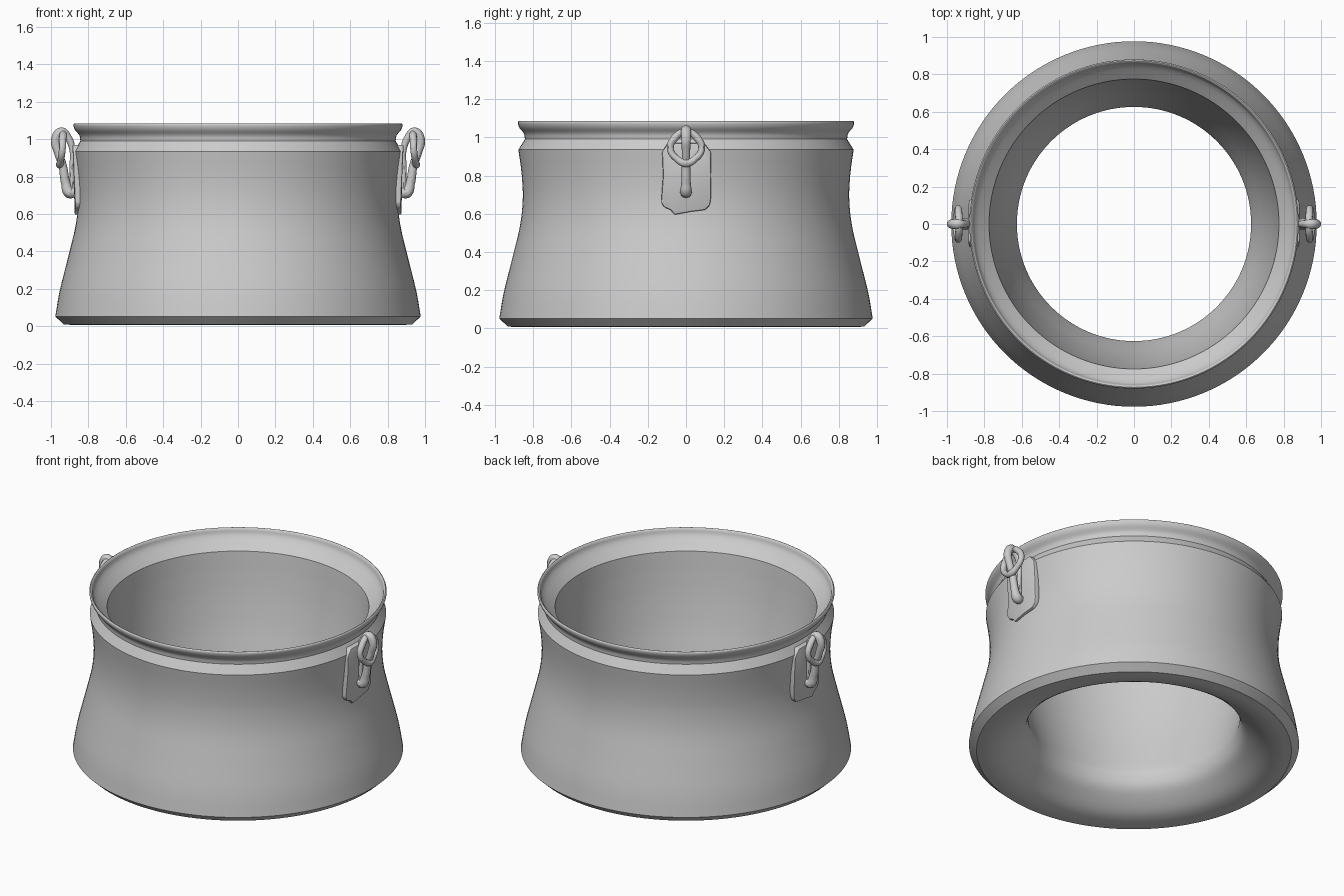
import bpy, bmesh, math
from mathutils import Vector

if "Cube" in bpy.data.objects:
    bpy.data.objects.remove(bpy.data.objects["Cube"])


def finish(obj, angle=30):
    bpy.ops.object.select_all(action='DESELECT')
    obj.select_set(True)
    bpy.context.view_layer.objects.active = obj
    bpy.ops.object.convert(target='MESH')
    bpy.ops.object.shade_smooth_by_angle(angle=math.radians(angle))


def mesh_object(name, bm):
    bmesh.ops.recalc_face_normals(bm, faces=bm.faces)
    me = bpy.data.meshes.new(name)
    bm.to_mesh(me)
    bm.free()
    obj = bpy.data.objects.new(name, me)
    bpy.context.collection.objects.link(obj)
    return obj


def spline(pts, steps=4):
    # Catmull-Rom smoothing of an open profile
    p = [Vector(a) for a in pts]
    p = [2 * p[0] - p[1]] + p + [2 * p[-1] - p[-2]]
    out = []
    for i in range(1, len(p) - 2):
        a, b, c, d = p[i - 1:i + 3]
        for k in range(steps):
            t = k / steps
            out.append(0.5 * (2 * b + (c - a) * t + (2 * a - 5 * b + 4 * c - d) * t * t
                              + (3 * b - a - 3 * c + d) * t ** 3))
    return out + [p[-2]]


def lathe(name, profile, sides=128):
    bm = bmesh.new()
    rings = []
    for i in range(sides):
        a = 2 * math.pi * i / sides
        rings.append([bm.verts.new((r * math.cos(a), r * math.sin(a), z)) for r, z in profile])
    n = len(profile)
    for i in range(sides):
        A, B = rings[i], rings[(i + 1) % sides]
        for j in range(n):
            k = (j + 1) % n
            bm.faces.new((A[j], B[j], B[k], A[k]))
    return mesh_object(name, bm)


def tube(name, pts, cyclic=False):
    # pts: x, y, z, radius
    cu = bpy.data.curves.new(name, 'CURVE')
    cu.dimensions = '3D'
    cu.bevel_depth = 1.0
    cu.bevel_resolution = 4
    cu.resolution_u = 6
    cu.use_fill_caps = True
    s = cu.splines.new('BEZIER')
    s.bezier_points.add(len(pts) - 1)
    s.use_cyclic_u = cyclic
    for bp, (x, y, z, r) in zip(s.bezier_points, pts):
        bp.co = (x, y, z)
        bp.radius = r
        bp.handle_left_type = bp.handle_right_type = 'AUTO'
    obj = bpy.data.objects.new(name, cu)
    bpy.context.collection.objects.link(obj)
    return obj


def mirror_x(obj):
    finish(obj)
    obj.modifiers.new("Mirror", 'MIRROR').use_axis[0] = True
    finish(obj)


# Pot body: waisted outer wall, flared rim, inner wall narrowing to a throat, hollow base
outer = spline([(0.977, 0.052), (0.953, 0.19), (0.908, 0.37), (0.868, 0.54),
                (0.854, 0.68), (0.86, 0.81), (0.877, 0.935)])
rim = spline([(0.843, 0.99), (0.848, 1.02), (0.872, 1.05), (0.88, 1.075),
              (0.873, 1.085), (0.862, 1.075), (0.848, 1.04), (0.775, 0.975)], 3)
inner = spline([(0.772, 0.95), (0.758, 0.83), (0.735, 0.68), (0.7, 0.51), (0.66, 0.36),
                (0.633, 0.26), (0.627, 0.21), (0.648, 0.14), (0.7, 0.085),
                (0.78, 0.03), (0.86, 0.008), (0.932, 0.01)])
finish(lathe("pot_body", [tuple(v) for v in outer + rim + inner]))

# Handle plates riveted to the wall
outline = [(-0.095, 0.97), (-0.125, 0.925), (-0.12, 0.8), (-0.13, 0.66), (-0.115, 0.635),
           (-0.08, 0.62), (-0.06, 0.595), (0.02, 0.61), (0.1, 0.62), (0.125, 0.645),
           (0.13, 0.68), (0.132, 0.8), (0.13, 0.925), (0.095, 0.97)]
bm = bmesh.new()
front = [bm.verts.new((0.874 + 0.04 * (z - 0.6) - 0.3 * y * y, y, z)) for y, z in outline]
back = [bm.verts.new((0.835, y, z)) for y, z in outline]
bm.faces.new(front)
bm.faces.new(back[::-1])
for i in range(len(outline)):
    j = (i + 1) % len(outline)
    bm.faces.new((front[i], back[i], back[j], front[j]))
plate = mesh_object("handle_plate", bm)
bev = plate.modifiers.new("Bevel", 'BEVEL')
bev.width, bev.segments = 0.008, 2
mirror_x(plate)

# Upright hooked loops
mirror_x(tube("handle_hook", [
    (0.865, 0, 0.72, 0.022), (0.90, 0, 0.715, 0.032), (0.92, 0, 0.76, 0.025),
    (0.938, 0, 0.86, 0.022), (0.962, 0, 0.93, 0.022), (0.974, 0, 1.0, 0.025),
    (0.945, 0, 1.037, 0.026), (0.91, 0, 1.01, 0.02), (0.885, 0, 0.94, 0.016),
    (0.888, 0, 0.84, 0.014), (0.885, 0, 0.74, 0.014)]))

# Teardrop collars around the hooks
mirror_x(tube("handle_collar", [
    (0.935, 0, 1.03, 0.018), (0.938, 0.06, 0.995, 0.02), (0.94, 0.082, 0.94, 0.018),
    (0.948, 0.045, 0.885, 0.018), (0.952, 0, 0.865, 0.022), (0.948, -0.045, 0.885, 0.018),
    (0.94, -0.082, 0.94, 0.018), (0.938, -0.06, 0.995, 0.02)], cyclic=True))
